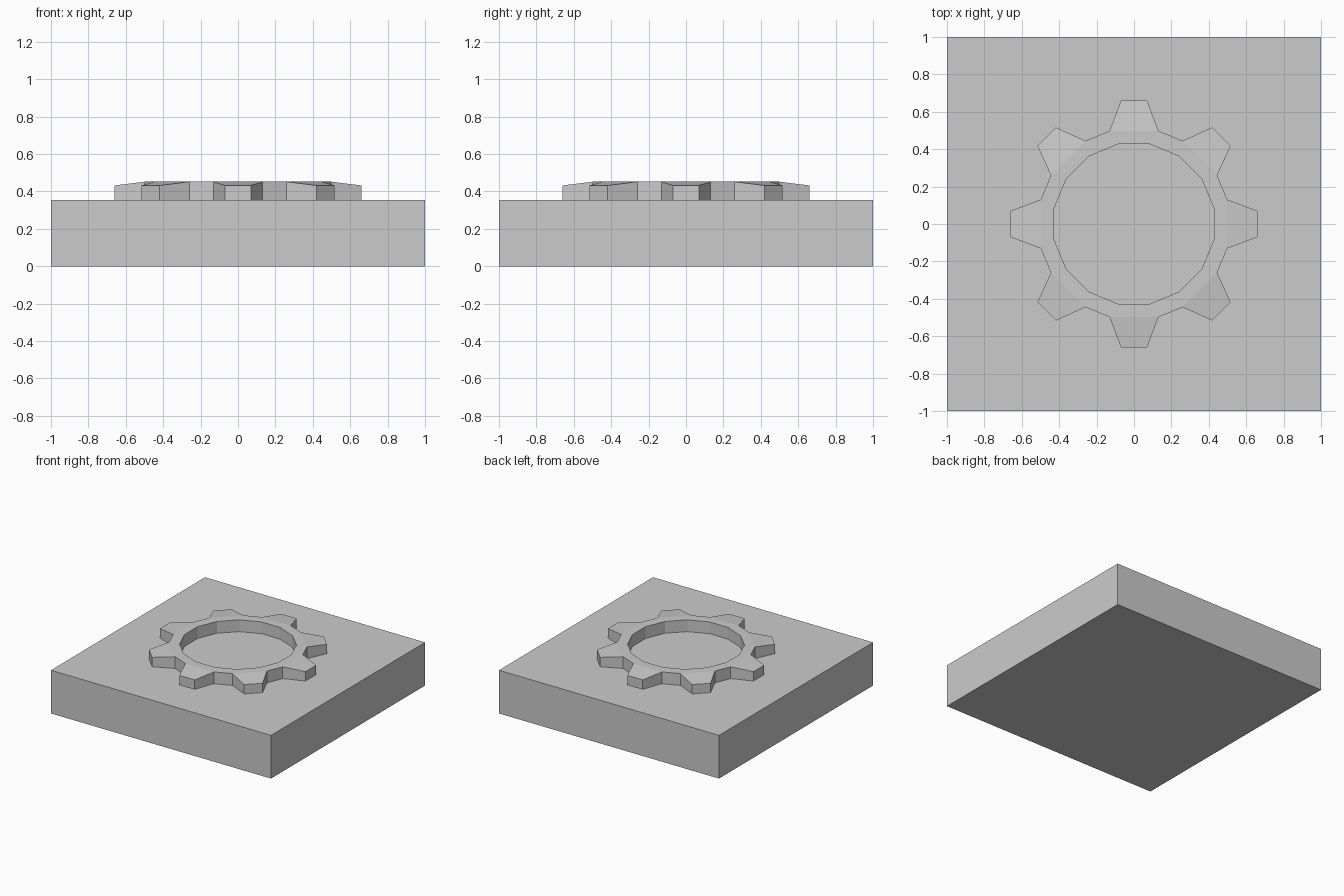
import bpy, bmesh
from math import sin, cos, radians

old = bpy.data.objects.get("Cube")
if old:
    bpy.data.objects.remove(old, do_unlink=True)

grey = bpy.data.materials.new("plain grey")
grey.use_nodes = True
colour = (0.6, 0.6, 0.6, 1)
grey.diffuse_color = colour
grey.node_tree.nodes["Principled BSDF"].inputs["Base Color"].default_value = colour

BASE_TOP, RIM_TOP, TIP_TOP = 0.355, 0.452, 0.432
TEETH = 8


def finish(name, bm):
    bmesh.ops.recalc_face_normals(bm, faces=bm.faces[:])
    mesh = bpy.data.meshes.new(name)
    bm.to_mesh(mesh)
    bm.free()
    mesh.materials.append(grey)
    obj = bpy.data.objects.new(name, mesh)
    bpy.context.collection.objects.link(obj)
    return obj


# Square base block
bm = bmesh.new()
bmesh.ops.create_cube(bm, size=1)
for v in bm.verts:
    v.co = (v.co.x * 2, v.co.y * 2, (v.co.z + 0.5) * BASE_TOP)
finish("base_block", bm)

# Gear ring: each tooth has an inner pair, a root pair and a lower tip pair
bm = bmesh.new()


def column(radius, angle, top):
    x, y = radius * cos(radians(angle)), radius * sin(radians(angle))
    return bm.verts.new((x, y, BASE_TOP)), bm.verts.new((x, y, top))


def wall(a, b):
    bm.faces.new((a[0], b[0], b[1], a[1]))


def cap(*columns):
    for level in (0, 1):
        bm.faces.new([c[level] for c in columns])


step = 360 / TEETH
teeth = []
for i in range(TEETH):
    teeth.append([(column(0.435, i * step + s * step / 4, RIM_TOP),
                   column(0.515, i * step + s * 14.7, RIM_TOP),
                   column(0.665, i * step + s * 6, TIP_TOP)) for s in (-1, 1)])

for i, (first, second) in enumerate(teeth):
    (in_a, root_a, tip_a), (in_b, root_b, tip_b) = first, second
    in_c, root_c, _ = teeth[(i + 1) % TEETH][0]
    cap(in_a, root_a, root_b, in_b)
    cap(root_a, tip_a, tip_b, root_b)
    cap(in_b, root_b, root_c, in_c)
    for a, b in ((in_a, in_b), (in_b, in_c), (root_a, tip_a),
                 (tip_a, tip_b), (tip_b, root_b), (root_b, root_c)):
        wall(a, b)
finish("gear_ring", bm)
